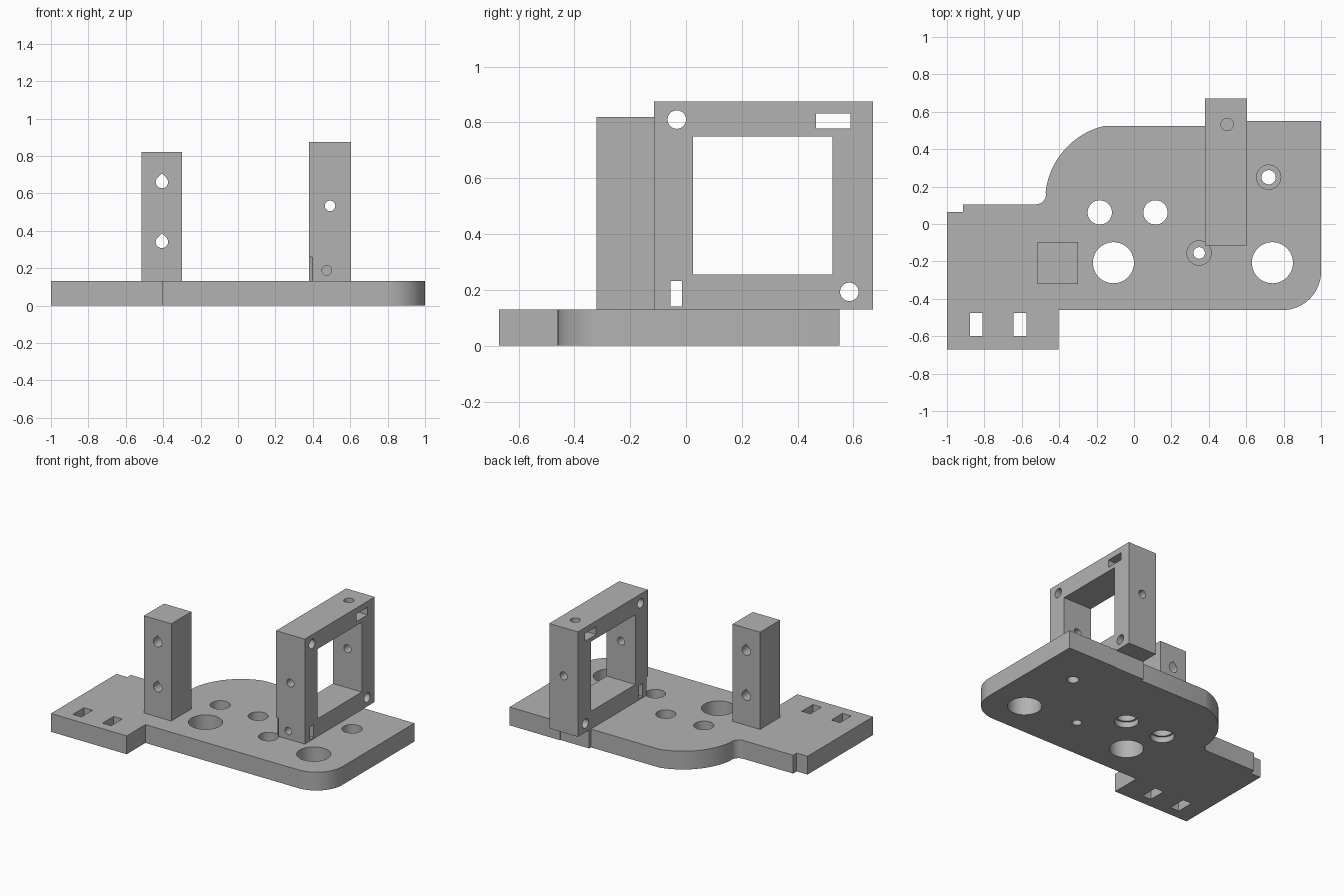
import bpy, bmesh, math
from mathutils import Matrix, Vector

if "Cube" in bpy.data.objects:
    bpy.data.objects.remove(bpy.data.objects["Cube"])

grey = bpy.data.materials.new("plain grey")
grey.diffuse_color = (0.45, 0.45, 0.45, 1)
grey.use_nodes = True
grey.node_tree.nodes["Principled BSDF"].inputs["Base Color"].default_value = grey.diffuse_color

T = 0.13  # plate thickness, uprights start here


def arc(cx, cy, r, a0, a1, n=16):
    return [(cx + r * math.cos(math.radians(a0 + (a1 - a0) * i / n)),
             cy + r * math.sin(math.radians(a0 + (a1 - a0) * i / n))) for i in range(n + 1)]


def prism(name, pts, lo, hi, axis='Z'):
    """Extrude a 2D profile along an axis: Z uses (x,y), X uses (y,z), Y uses (x,z)."""
    place = {'Z': lambda a, b, c: (a, b, c),
             'X': lambda a, b, c: (c, a, b),
             'Y': lambda a, b, c: (a, c, b)}[axis]
    bm = bmesh.new()
    face = bm.faces.new([bm.verts.new(place(a, b, lo)) for a, b in pts])
    new = bmesh.ops.extrude_face_region(bm, geom=[face])['geom']
    bmesh.ops.translate(bm, vec=Vector(place(0, 0, hi - lo)),
                        verts=[v for v in new if isinstance(v, bmesh.types.BMVert)])
    bmesh.ops.recalc_face_normals(bm, faces=bm.faces)
    mesh = bpy.data.meshes.new(name)
    bm.to_mesh(mesh)
    bm.free()
    obj = bpy.data.objects.new(name, mesh)
    bpy.context.collection.objects.link(obj)
    mesh.materials.append(grey)
    return obj


def rect(a0, a1, b0, b1):
    return [(a0, b0), (a1, b0), (a1, b1), (a0, b1)]


def circle(a, b, r, n=40):
    return arc(a, b, r, 0, 360, n)[:-1]


def teardrop(a, b, r):
    return arc(a, b, r, 135, 405, 24) + [(a, b + r * 1.414)]


def cut(obj, *cutters):
    """Subtract (profile, lo, hi, axis) prisms one after another."""
    bpy.ops.object.select_all(action='DESELECT')
    bpy.context.view_layer.objects.active = obj
    obj.select_set(True)
    for spec in cutters:
        tool = prism("cutter", *spec)
        tool.hide_render = True
        mod = obj.modifiers.new("cut", 'BOOLEAN')
        mod.operation = 'DIFFERENCE'
        mod.solver = 'EXACT'
        mod.object = tool
        bpy.ops.object.modifier_apply(modifier=mod.name)
        bpy.data.objects.remove(tool)
    bpy.ops.object.shade_smooth_by_angle(angle=math.radians(30))


# Base plate with rounded corner, large curved shoulder and small fillet
outline = [(-1, -0.67), (-0.405, -0.67), (-0.405, -0.46)]
outline += arc(0.795, -0.255, 0.205, -90, 0)
outline += [(1, 0.55), (0.605, 0.55), (0.605, 0.545), (0.38, 0.545), (0.38, 0.525)]
outline += arc(-0.065, 0.125, 0.41, 103, 174, 24)
outline += arc(-0.525, 0.16, 0.055, 0, -90, 8)
outline += [(-0.915, 0.105), (-0.915, 0.065), (-1, 0.065)]
plate = prism("base_plate", outline, 0, T)

# Large holes, bearing holes widened underneath, counterbored screw holes, slots
plate_cuts = [(circle(x, -0.207, 0.11), -0.1, 0.3, 'Z') for x in (-0.11, 0.74)]
for x in (-0.183, 0.115):
    plate_cuts += [(circle(x, 0.062, 0.065), -0.1, 0.3, 'Z'),
                   (circle(x, 0.062, 0.078), -0.1, 0.04, 'Z')]
for x, y, r in ((0.72, 0.25, 0.038), (0.348, -0.155, 0.031)):
    plate_cuts += [(circle(x, y, r), -0.1, 0.3, 'Z'),
                   (circle(x, y, 0.065), 0.06, 0.3, 'Z')]
for x in (-0.843, -0.61):
    plate_cuts.append((rect(x - 0.034, x + 0.034, -0.6, -0.475), -0.1, 0.3, 'Z'))
cut(plate, *plate_cuts)

# Solid post with two teardrop holes
post = prism("post", rect(-0.515, -0.3, -0.32, -0.095), T, 0.82)
cut(post, *[(teardrop(-0.407, z, 0.033), -0.5, 0.1, 'Y') for z in (0.34, 0.66)])

# Upright square frame
frame = prism("window_frame", rect(-0.115, 0.67, T, 0.875), 0.38, 0.605, 'X')
cut(frame,
    (rect(0.025, 0.525, 0.255, 0.75), 0.2, 0.8, 'X'),       # window
    (circle(-0.033, 0.81, 0.033), 0.2, 0.8, 'X'),           # corner holes
    (circle(0.585, 0.193, 0.033), 0.2, 0.8, 'X'),
    (rect(0.465, 0.59, 0.778, 0.832), 0.2, 0.8, 'X'),       # nut slots
    (rect(-0.055, -0.015, 0.14, 0.232), 0.2, 0.8, 'X'),
    (circle(0.492, 0.533, 0.028), -0.3, 0.9, 'Y'),          # cross hole
    (circle(0.475, 0.188, 0.026), -0.3, -0.03, 'Y'),        # screw hole into slot
    (circle(0.498, 0.532, 0.033), 0.8, 1.0, 'Z'),           # top screw hole
    (circle(0.348, -0.155, 0.065), 0.06, 0.26, 'Z'))        # clearance for screw head
